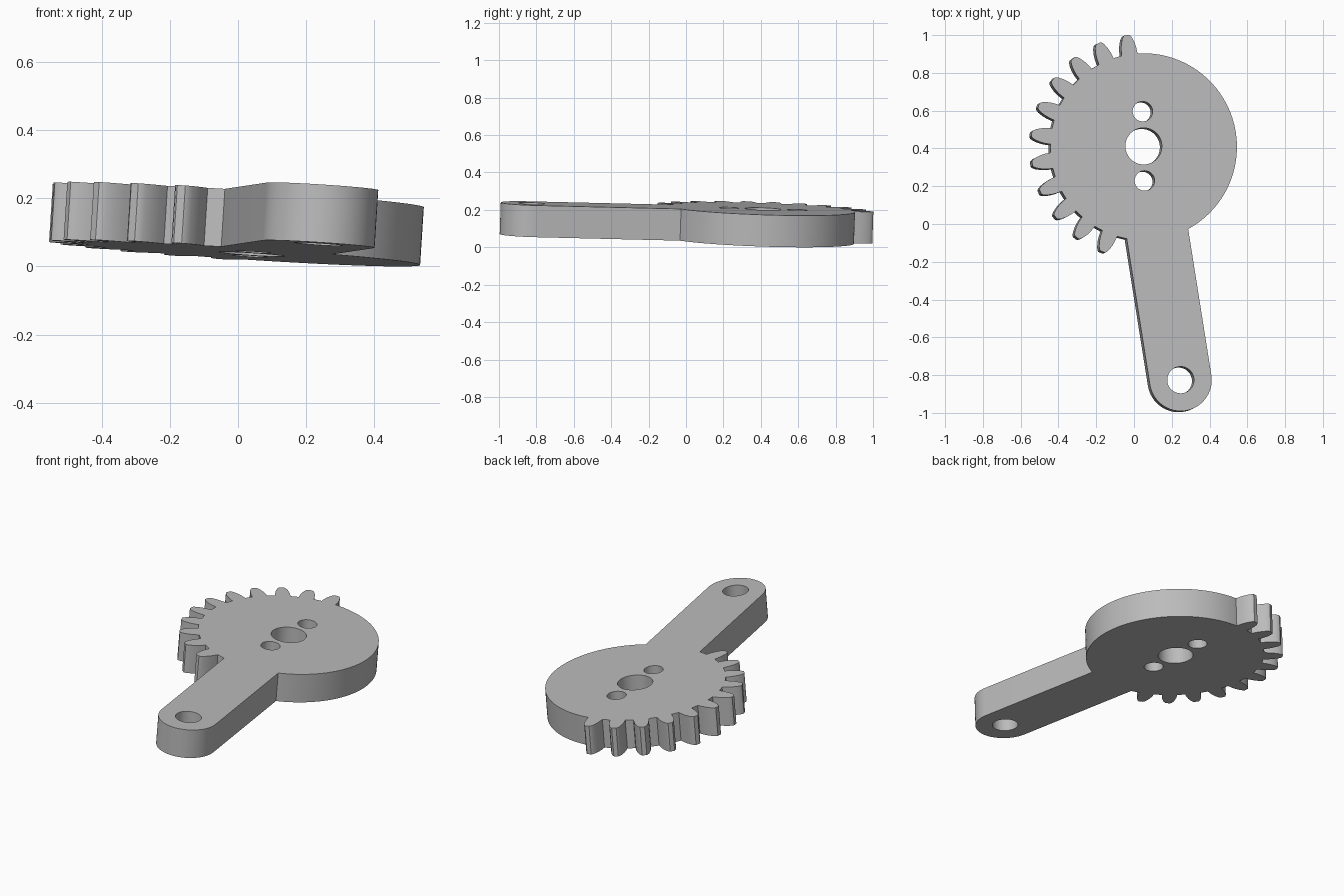
import bpy
from math import sin, cos, asin, atan2, radians, degrees, hypot
from mathutils import Vector, Matrix

cube = bpy.data.objects.get("Cube")
if cube:
    bpy.data.objects.remove(cube, do_unlink=True)

THICKNESS = 0.17
ROOT = 0.495                         # disc radius, also the tooth root
ARM_END = Vector((0.195, -1.235))    # arm pivot, relative to disc centre
ARM_HALF = 0.165
TEETH, PITCH, FIRST_TOOTH = 11, 15, 98.6
# Half tooth: radius and half angle in degrees, root to tip
FLANK = [(ROOT, 4.9), (0.525, 4.45), (0.552, 3.75), (0.578, 2.75), (0.592, 1.9), (0.598, 1.2)]


def polar(radius, angle, centre=(0, 0)):
    a = radians(angle)
    return (centre[0] + radius * cos(a), centre[1] + radius * sin(a))


def arc(radius, start, end, steps, centre=(0, 0)):
    return [polar(radius, start + (end - start) * i / steps, centre) for i in range(steps + 1)]


def add_loop(curve, points):
    spline = curve.splines.new("POLY")
    spline.points.add(len(points) - 1)
    for p, (x, y) in zip(spline.points, points):
        p.co = (x, y, 0, 1)
    spline.use_cyclic_u = True


# Outline: plain disc rim, teeth, then the rounded arm
arm_angle = degrees(atan2(ARM_END.y, ARM_END.x))
spread = degrees(asin(ARM_HALF / ROOT))
outline = arc(ROOT, arm_angle + spread, FIRST_TOOTH - 5.5, 60)
for i in range(TEETH):
    mid = FIRST_TOOTH + i * PITCH
    outline += [polar(r, mid - h) for r, h in FLANK]
    outline += [polar(r, mid + h) for r, h in reversed(FLANK)]
    if i < TEETH - 1:
        outline.append(polar(ROOT, mid + PITCH / 2))
outline += arc(ROOT, mid + 6, arm_angle + 360 - spread, 3)
outline += arc(ARM_HALF, arm_angle - 90, arm_angle + 90, 32, ARM_END)

curve = bpy.data.curves.new("gear_arm_profile", "CURVE")
curve.dimensions = "2D"
curve.fill_mode = "BOTH"
curve.extrude = THICKNESS / 2
add_loop(curve, outline)

# Shaft hole, two screw holes and the arm pivot hole
for centre, radius in [((0, 0.003), 0.097), ((-0.005, 0.187), 0.053),
                       ((0.005, -0.18), 0.053), (ARM_END, 0.071)]:
    add_loop(curve, arc(radius, 0, 352.5, 47, centre))

gear = bpy.data.objects.new("gear_arm", curve)
bpy.context.collection.objects.link(gear)
bpy.context.view_layer.objects.active = gear
gear.select_set(True)
bpy.ops.object.convert(target="MESH")
gear = bpy.context.object
gear.name = "gear_arm"

# Weld caps to walls
bpy.ops.object.mode_set(mode="EDIT")
bpy.ops.mesh.select_all(action="SELECT")
bpy.ops.mesh.remove_doubles(threshold=0.0001)
bpy.ops.mesh.normals_make_consistent(inside=False)
bpy.ops.object.mode_set(mode="OBJECT")
bpy.ops.object.shade_smooth_by_angle(angle=radians(25))

# Lean the plate slightly and rest its lowest edge on the ground
normal = Vector((0.064, 0.034, 1)).normalized()
tilt = Vector((0, 0, 1)).rotation_difference(normal).to_matrix().to_4x4()
centre = Vector((0.051, 0.409, 0.208)) - normal * THICKNESS / 2
gear.data.transform(Matrix.Translation(centre) @ tilt)
low = min(v.co.z for v in gear.data.vertices)
gear.data.transform(Matrix.Translation((0, 0, -low)))

# Plain grey metal
grey = bpy.data.materials.new("grey")
grey.use_nodes = True
colour = (0.5, 0.5, 0.5, 1)
grey.diffuse_color = colour
grey.node_tree.nodes["Principled BSDF"].inputs["Base Color"].default_value = colour
gear.data.materials.clear()
gear.data.materials.append(grey)
